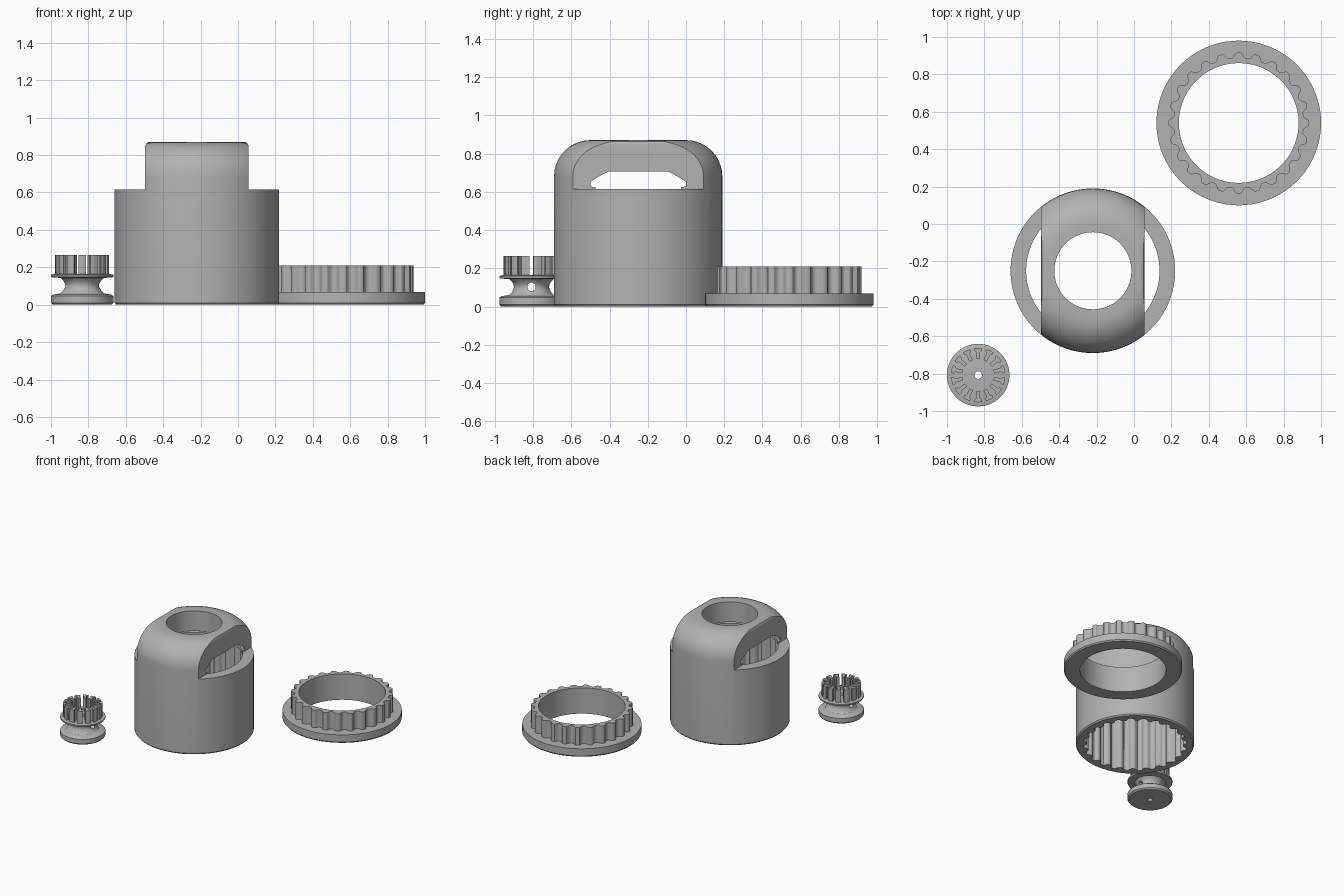
import bpy, bmesh, math

if "Cube" in bpy.data.objects:
    bpy.data.objects.remove(bpy.data.objects["Cube"])

TEETH = 24
grey = bpy.data.materials.new("plain grey")
grey.diffuse_color = (0.45, 0.45, 0.45, 1)
grey.use_nodes = True
grey.node_tree.nodes["Principled BSDF"].inputs["Base Color"].default_value = grey.diffuse_color


def wave(low, high):
    """Radius function for a rounded spline tooth outline."""
    def radius(a):
        c = max(-1, min(1, 1.5 * math.cos(TEETH * (a - math.pi / 2))))
        return (low + high) / 2 + (high - low) / 2 * c
    return radius


def finish(name, bm):
    bmesh.ops.remove_doubles(bm, verts=bm.verts, dist=1e-5)
    bmesh.ops.recalc_face_normals(bm, faces=bm.faces)
    mesh = bpy.data.meshes.new(name)
    bm.to_mesh(mesh)
    bm.free()
    mesh.materials.append(grey)
    ob = bpy.data.objects.new(name, mesh)
    bpy.context.collection.objects.link(ob)
    return ob


def turn(name, profile, centre, n=96, closed=True):
    """Revolve (radius, z) points; a radius may be a function of the angle."""
    bm = bmesh.new()
    loops = []
    for r, z in profile:
        loop = []
        for i in range(n):
            a = 2 * math.pi * i / n
            rad = r(a) if callable(r) else r
            loop.append(bm.verts.new((centre[0] + rad * math.cos(a),
                                      centre[1] + rad * math.sin(a), z)))
        loops.append(loop)
    for k in range(len(loops) if closed else len(loops) - 1):
        a, b = loops[k], loops[(k + 1) % len(loops)]
        for i in range(n):
            j = (i + 1) % n
            bm.faces.new((a[i], a[j], b[j], b[i]))
    # collapse points that sit on the axis
    bmesh.ops.remove_doubles(bm, verts=bm.verts, dist=1e-5)
    return finish(name, bm)


def prism(name, points, offset):
    """Extrude a flat polygon along a vector."""
    bm = bmesh.new()
    face = bm.faces.new([bm.verts.new(p) for p in points])
    ext = bmesh.ops.extrude_face_region(bm, geom=[face])
    bmesh.ops.translate(bm, vec=offset,
                        verts=[g for g in ext["geom"] if isinstance(g, bmesh.types.BMVert)])
    return finish(name, bm)


def cut(ob, cutter):
    mod = ob.modifiers.new("cut", 'BOOLEAN')
    mod.operation = 'DIFFERENCE'
    mod.solver = 'EXACT'
    mod.object = cutter
    bpy.context.view_layer.objects.active = ob
    bpy.ops.object.modifier_apply(modifier=mod.name)
    bpy.data.objects.remove(cutter)


def smooth(ob):
    bpy.ops.object.select_all(action='DESELECT')
    ob.select_set(True)
    bpy.context.view_layer.objects.active = ob
    bpy.ops.object.shade_smooth_by_angle(angle=math.radians(30))


# Housing: cylinder with a rounded shoulder
hx, hy = HOUSING = (-0.22, -0.25)
shoulder = [(0.25 + 0.19 * math.cos(math.radians(t)),
             0.68 + 0.19 * math.sin(math.radians(t))) for t in range(0, 91, 9)]
housing = turn("housing", [(0, 0), (0.432, 0), (0.44, 0.01)] + shoulder + [(0, 0.87)],
               HOUSING, 128, closed=False)

# Flat sides that leave the arched bridge on top
for s in (-1, 1):
    side = [(0.277, 0.615), (0.277, 0.848), (0.271, 0.862), (0.257, 0.872),
            (0.257, 1), (0.6, 1), (0.6, 0.615)]
    cut(housing, prism("side_cutter", [(hx + s * x, hy - 0.6, z) for x, z in side], (0, 1.2, 0)))

# Splined bore from below, then the chamber and the round top hole
cut(housing, turn("spline_cutter", [(0, -0.05), (wave(0.357, 0.387), -0.05),
                                    (wave(0.357, 0.387), 0.595), (0, 0.595)],
                  HOUSING, TEETH * 12, closed=False))
cut(housing, turn("chamber_cutter", [(0, 0.5), (0.3565, 0.5), (0.3565, 0.625), (0.373, 0.627),
                                     (0.373, 0.652), (0.318, 0.706), (0.206, 0.706),
                                     (0.206, 1), (0, 1)], HOUSING, 128, closed=False))
smooth(housing)

# Splined ring with a wide flange
spline = wave(0.348, 0.377)
ring = turn("splined_ring", [(0.32, 0), (0.432, 0), (0.44, 0.01), (0.44, 0.068),
                             (spline, 0.068), (spline, 0.21), (0.32, 0.21)],
            (0.56, 0.54), TEETH * 12)
smooth(ring)

# Small spool with a waisted neck and cross hole
sx, sy = SPOOL = (-0.833, -0.808)
neck = [(0.155, 0.054), (0.118, 0.06), (0.102, 0.075), (0.094, 0.092), (0.092, 0.103),
        (0.094, 0.114), (0.102, 0.13), (0.115, 0.143)]
spool = turn("spool", [(0.02, 0), (0.157, 0), (0.167, 0.01), (0.167, 0.046)] + neck +
             [(0.165, 0.147), (0.167, 0.151), (0.167, 0.16), (0.145, 0.165), (0.02, 0.165)], SPOOL)
hole = [(sx - 0.3, sy + 0.022 * math.cos(t * math.pi / 12), 0.103 + 0.022 * math.sin(t * math.pi / 12))
        for t in range(24)]
cut(spool, prism("cross_hole_cutter", hole, (0.6, 0, 0)))
smooth(spool)

# Crown of T-shaped posts on the spool
POSTS = 14
for k in range(POSTS):
    a = 2 * math.pi * (k + 0.5) / POSTS
    c, s = math.cos(a), math.sin(a)
    half = [(0.085, 0.010), (0.124, 0.010), (0.130, 0.020), (0.143, 0.021)]
    outline = half + [(0.146, 0)] + [(u, -v) for u, v in reversed(half)]
    prism("crown_post", [(sx + u * c - v * s, sy + u * s + v * c, 0.16) for u, v in outline],
          (0, 0, 0.105))
